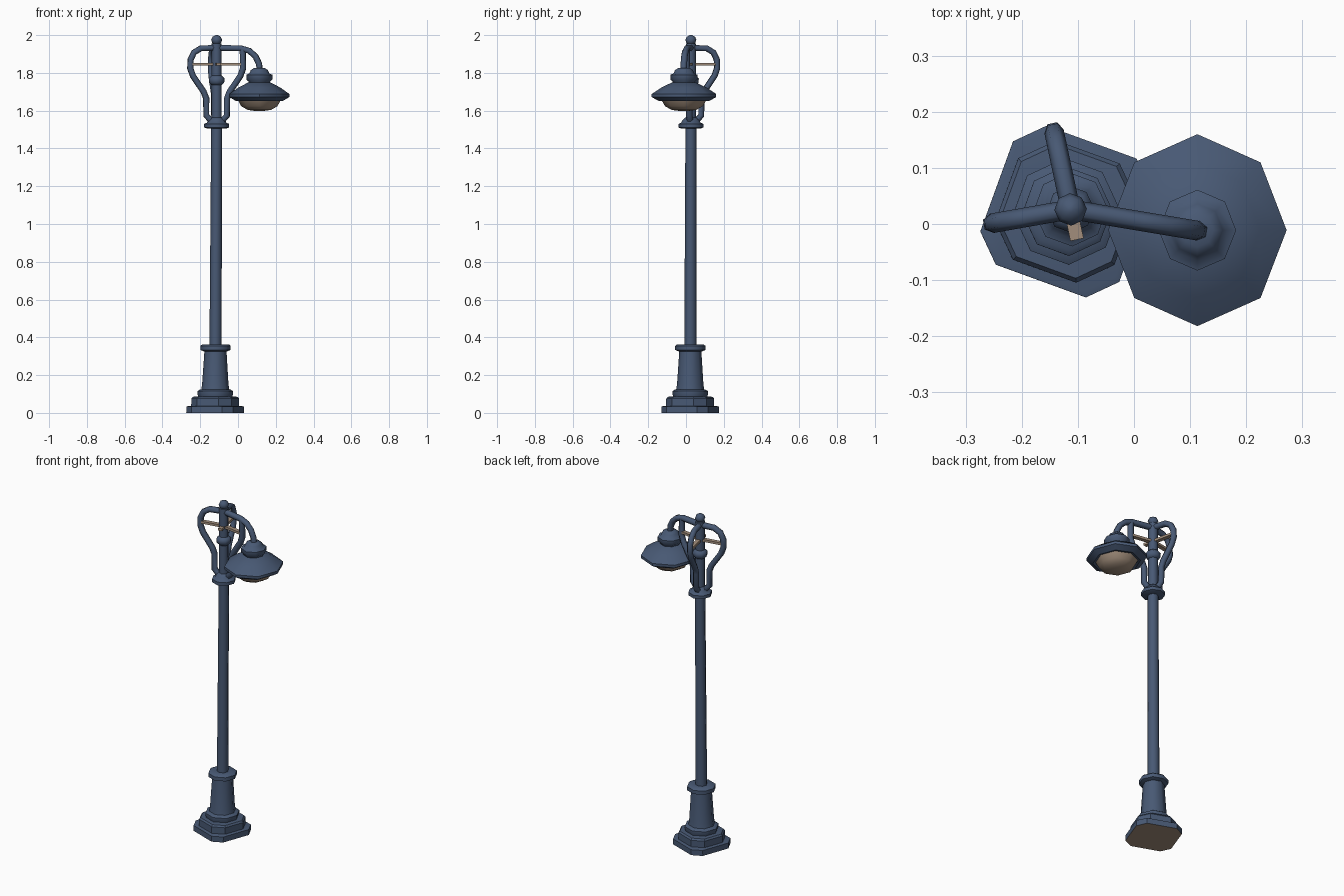
import bpy, bmesh, math
from mathutils import Vector

if "Cube" in bpy.data.objects:
    bpy.data.objects.remove(bpy.data.objects["Cube"])


def material(name, rgb):
    m = bpy.data.materials.new(name)
    m.diffuse_color = (*rgb, 1)
    m.use_nodes = True
    m.node_tree.nodes["Principled BSDF"].inputs["Base Color"].default_value = m.diffuse_color
    return m


NAVY = material("navy paint", (0.065, 0.1, 0.175))
TAN = material("pale tan", (0.36, 0.27, 0.2))

FOOT = Vector((-0.121, 0.022, 0))      # pole axis at the ground
HEAD = Vector((-0.113, 0.026, 0))      # pole axis at the top


def axis(z):
    """The pole leans very slightly between foot and head."""
    p = FOOT.lerp(HEAD, min(z / 1.5, 1))
    return Vector((p.x, p.y, z))


def finish(name, bm, mat, smooth):
    bmesh.ops.recalc_face_normals(bm, faces=bm.faces)
    me = bpy.data.meshes.new(name)
    bm.to_mesh(me)
    bm.free()
    me.materials.append(mat)
    ob = bpy.data.objects.new(name, me)
    bpy.context.collection.objects.link(ob)
    if smooth:
        bpy.ops.object.select_all(action='DESELECT')
        ob.select_set(True)
        bpy.context.view_layer.objects.active = ob
        bpy.ops.object.shade_smooth_by_angle(angle=math.radians(smooth))
    return ob


def lathe(name, profile, mat, angles, centre=axis, sx=1, smooth=48):
    """Stack rings of (radius, z) at the given corner angles, with end caps."""
    bm = bmesh.new()
    rings = []
    for r, z in profile:
        c = centre(z)
        rings.append([bm.verts.new((c.x + sx * r * math.cos(a), c.y + r * math.sin(a), z))
                      for a in angles])
    n = len(angles)
    for lo, hi in zip(rings, rings[1:]):
        for i in range(n):
            j = (i + 1) % n
            bm.faces.new((lo[i], lo[j], hi[j], hi[i]))
    bm.faces.new(rings[0])
    bm.faces.new(rings[-1])
    return finish(name, bm, mat, smooth)


def regular(n, turn=0):
    return [math.radians(turn + 360 * i / n) for i in range(n)]


def tube(name, path, angle, radius):
    """Bent pipe through (distance from axis, z) points, in one compass direction."""
    cu = bpy.data.curves.new(name, 'CURVE')
    cu.dimensions = '3D'
    cu.bevel_depth = radius
    cu.bevel_resolution = 1
    cu.use_fill_caps = True
    sp = cu.splines.new('POLY')
    sp.points.add(len(path) - 1)
    for p, (r, z) in zip(sp.points, path):
        p.co = (HEAD.x + r * math.cos(angle), HEAD.y + r * math.sin(angle), z, 1)
    tmp = bpy.data.objects.new(name + "_path", cu)
    bpy.context.collection.objects.link(tmp)
    dg = bpy.context.evaluated_depsgraph_get()
    me = bpy.data.meshes.new_from_object(tmp.evaluated_get(dg))
    bm = bmesh.new()
    bm.from_mesh(me)
    bpy.data.objects.remove(tmp)
    bpy.data.meshes.remove(me)
    bm.verts.ensure_lookup_table()
    bmesh.ops.remove_doubles(bm, verts=bm.verts, dist=0.0005)
    for f in bm.faces:
        f.material_index = 0
    return finish(name, bm, NAVY, 62)


# Plinth: square with cut corners, turned 25 degrees, in two steps
cut_square = [math.radians(25 + 90 * k + d) for k in range(4) for d in (-12, 12)]
plinth = lathe("plinth", [(0.157, 0), (0.157, 0.033), (0.146, 0.036)], NAVY, cut_square, smooth=30)
plinth.data.materials.append(TAN)
for f in plinth.data.polygons:
    if f.normal.z < -0.9:
        f.material_index = 1

octa = regular(8, 2.5)
cut_soft = [math.radians(25 + 90 * k + d) for k in range(4) for d in (-17, 17)]
lathe("plinth_step", [(0.128, 0.034), (0.128, 0.075), (0.12, 0.085), (0.085, 0.088)],
      NAVY, cut_soft, smooth=30)

# Tapered pedestal with flange and collar
lathe("pedestal_flange", [(0.088, 0.08), (0.095, 0.102), (0.095, 0.115), (0.078, 0.125)], NAVY, octa)
lathe("pedestal", [(0.075, 0.12), (0.07, 0.15), (0.058, 0.335)], NAVY, octa)
lathe("pedestal_collar", [(0.06, 0.325), (0.08, 0.333), (0.08, 0.355), (0.07, 0.363), (0.03, 0.363)],
      NAVY, octa)

# Pole and its head collar
lathe("pole", [(0.032, 0.36), (0.029, 1.515)], NAVY, octa)
lathe("head_collar", [(0.05, 1.505), (0.066, 1.511), (0.066, 1.53), (0.052, 1.536), (0.045, 1.55),
                      (0.028, 1.565)], NAVY, octa)
lathe("head_column", [(0.027, 1.53), (0.026, 1.955), (0.015, 1.957)], NAVY, octa)
lathe("column_ring", [(0.027, 1.735), (0.04, 1.748), (0.042, 1.77), (0.027, 1.785)], NAVY, octa)
lathe("finial", [(0.014, 1.95), (0.024, 1.96), (0.029, 1.975), (0.022, 1.991), (0.006, 2.0)],
      NAVY, octa)

# Three lyre shaped arms with tan cross bars
lyre = [(0.028, 1.545), (0.056, 1.575), (0.056, 1.665), (0.07, 1.70), (0.128, 1.785),
        (0.142, 1.825), (0.14, 1.87), (0.122, 1.908), (0.085, 1.93), (0.0, 1.933)]
lamp_side = lyre[:6] + [(0.14, 1.925)]
directions = {"back": 102, "left": 190, "lamp": -9.5}
for label, deg in directions.items():
    a = math.radians(deg)
    tube(label + "_lyre_arm", lamp_side if label == "lamp" else lyre, a, 0.0175)
    # flat bar from the arm to just past the column
    bm = bmesh.new()
    start = -0.055 if label == "back" else 0.0
    d, s = Vector((math.cos(a), math.sin(a), 0)), Vector((-math.sin(a), math.cos(a), 0))
    mid = Vector((HEAD.x, HEAD.y, 1.845))
    bmesh.ops.create_cube(bm, size=1)
    for v in bm.verts:
        t = start if v.co.x < 0 else 0.137
        v.co = mid + d * t + s * (v.co.y * 0.024) + Vector((0, 0, v.co.z * 0.014))
    finish(label + "_cross_bar", bm, TAN, 0)

# Gooseneck that carries the lamp
tube("gooseneck", [(0.0, 1.933), (0.13, 1.93), (0.175, 1.917), (0.208, 1.888), (0.227, 1.85),
                   (0.232, 1.81)], math.radians(directions["lamp"]), 0.0175)


# Lamp: cap, shade and glass bowl
def lamp_axis(z):
    return Vector((0.113, -0.011, z))


lamp_oct = regular(8)
lathe("lamp_cap", [(0.058, 1.735), (0.06, 1.755), (0.072, 1.765), (0.072, 1.79), (0.055, 1.797),
                   (0.047, 1.815), (0.03, 1.826)], NAVY, lamp_oct, lamp_axis, 0.96)
lathe("lamp_shade", [(0.11, 1.66), (0.135, 1.652), (0.171, 1.672), (0.171, 1.688), (0.12, 1.722),
                     (0.062, 1.75)], NAVY, lamp_oct, lamp_axis, 0.93)
lathe("lamp_glass", [(0.02, 1.598), (0.065, 1.604), (0.1, 1.624), (0.118, 1.655)],
      TAN, lamp_oct, lamp_axis, 0.96)
